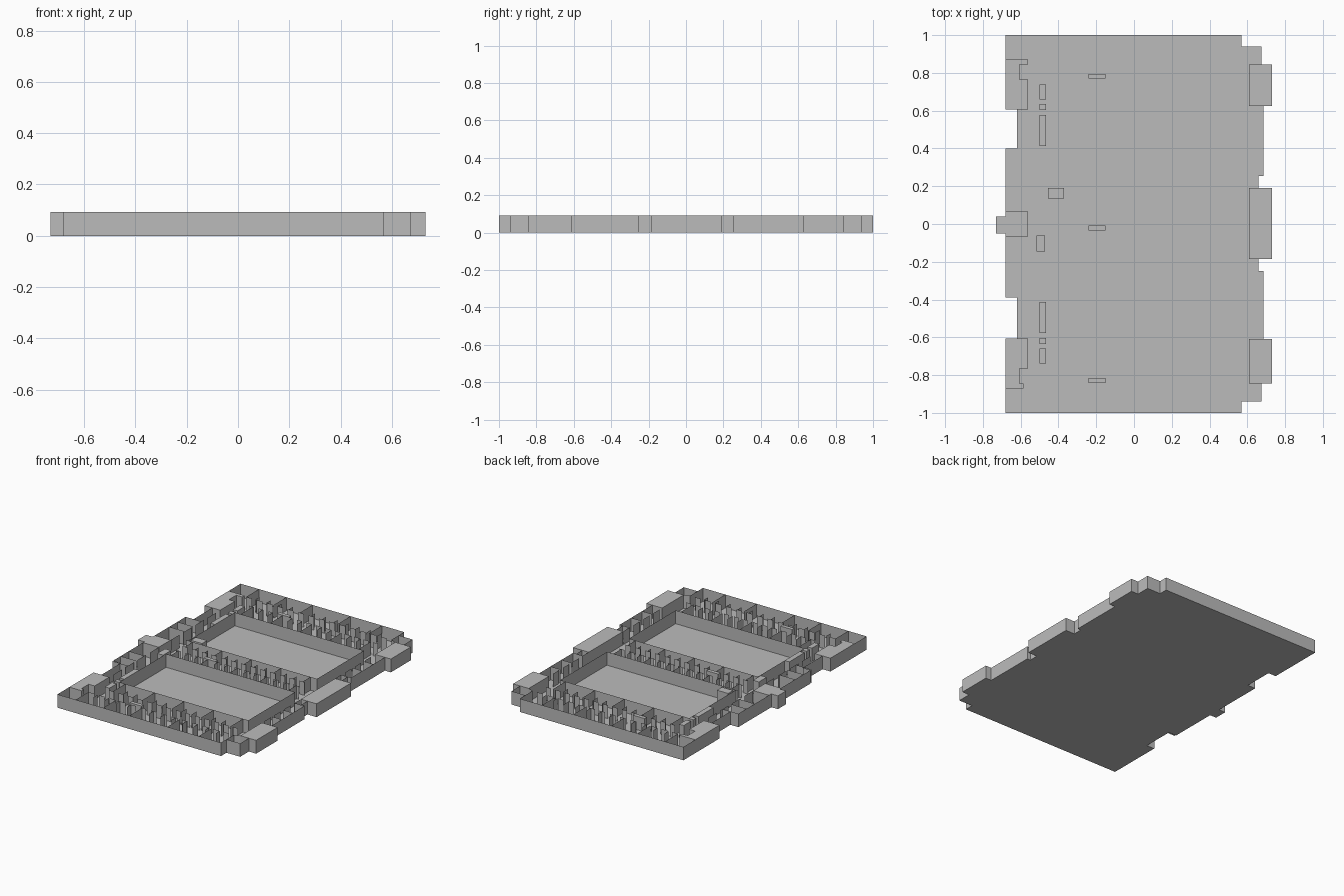
import bpy, bmesh

if "Cube" in bpy.data.objects:
    bpy.data.objects.remove(bpy.data.objects["Cube"])

H = 0.092          # wall height
grey = bpy.data.materials.new("plain_grey")
grey.diffuse_color = (0.5, 0.5, 0.5, 1)
grey.use_nodes = True
grey.node_tree.nodes["Principled BSDF"].inputs["Base Color"].default_value = grey.diffuse_color


def make(name, build):
    bm = bmesh.new()
    build(bm)
    me = bpy.data.meshes.new(name)
    bm.to_mesh(me)
    bm.free()
    me.materials.append(grey)
    ob = bpy.data.objects.new(name, me)
    bpy.context.collection.objects.link(ob)
    return ob


def wall(bm, x0, y0, x1, y1):
    """Paper-thin full height wall."""
    bm.faces.new([bm.verts.new(p) for p in
                  ((x0, y0, 0), (x1, y1, 0), (x1, y1, H), (x0, y0, H))])


def block(bm, x0, x1, y0, y1):
    """Roofed shaft: four walls and a lid."""
    ring = [(x0, y0), (x1, y0), (x1, y1), (x0, y1)]
    for a, b in zip(ring, ring[1:] + ring[:1]):
        wall(bm, *a, *b)
    bm.faces.new([bm.verts.new((x, y, H)) for x, y in ring])


def row_x(bm, x0, x1, y, n, gap=0.035):
    """Wall along x broken by n door gaps."""
    d = (x1 - x0) / n
    for i in range(n):
        wall(bm, x0 + i * d, y, x0 + (i + 1) * d - gap, y)


def row_y(bm, x, y0, y1, n, gap=0.035):
    d = (y1 - y0) / n
    for i in range(n):
        wall(bm, x, y0 + i * d, x, y0 + (i + 1) * d - gap)


# Building outline, clockwise from the north-west corner
OUT = [(-.68, 1), (.57, 1), (.57, .94), (.675, .94), (.675, .845), (.73, .845),
       (.73, .625), (.685, .625), (.685, .255), (.66, .255), (.66, .19), (.73, .19),
       (.73, -.185), (.66, -.185), (.66, -.25), (.685, -.25), (.685, -.61),
       (.73, -.61), (.73, -.845), (.675, -.845), (.675, -.94), (.57, -.94), (.57, -1),
       (-.68, -1), (-.68, -.61), (-.62, -.61), (-.62, -.39), (-.68, -.39),
       (-.68, -.05), (-.73, -.05), (-.73, .04), (-.68, .04), (-.68, .4),
       (-.62, .4), (-.62, .605), (-.68, .605)]


def floor(bm):
    bm.faces.new([bm.verts.new((x, y, 0)) for x, y in reversed(OUT)])


def outer(bm):
    for a, b in zip(OUT, OUT[1:] + OUT[:1]):
        wall(bm, *a, *b)


make("floor", floor)
make("outer_walls", outer)


# Two open courtyards
def courts(bm):
    for s in (1, -1):
        wall(bm, -.48, s * .63, .52, s * .63)
        wall(bm, -.48, s * .12, .52, s * .12)
        wall(bm, .52, s * .12, .52, s * .63)
        wall(bm, -.465, s * .12, -.465, s * .63)


make("courtyard_walls", courts)


# North and south wings: big outer rooms, corridor, small inner rooms
def wings(bm):
    for s in (1, -1):
        row_x(bm, -.54, .57, s * .86, 14)
        row_x(bm, -.45, .57, s * .765, 14)
        for x in (-.54, -.33, -.13, .16, .40, .57):
            wall(bm, x, s * .86, x, s * (.94 if x == .57 else 1))
        for i in range(13):
            x = -.42 + i * .075
            wall(bm, x, s * .765, x, s * (.63 if i % 3 == 0 else .71))
        for i in range(12):
            x = -.47 + i * .085
            wall(bm, x, s * .86, x, s * .905)


make("side_wing_partitions", wings)


# Middle wing: rooms on both sides of a central corridor
def middle(bm):
    for s in (1, -1):
        row_x(bm, -.45, .52, s * .035, 13)
        for i in range(13):
            x = -.43 + i * .075
            wall(bm, x, s * .035, x, s * (.12 if i % 3 == 0 else .075))


make("middle_wing_partitions", middle)


# West and east connecting strips
def strips(bm):
    for s in (1, -1):
        row_y(bm, -.56, s * .07, s * .60, 4, s * .04)
        for y in (.22, .31, .4):
            wall(bm, -.68, s * y, -.56, s * y)
        row_y(bm, .61, s * .19, s * .62, 4, s * .04)
        for y in (.255, .38, .5, .625):
            wall(bm, .61, s * y, .685, s * y)
        wall(bm, .57, s * .86, .61, s * .845)


make("connecting_strip_partitions", strips)


# Roofed stair towers on both long ends
def towers(bm):
    for y0, y1 in ((.625, .845), (-.185, .19), (-.845, -.61)):
        block(bm, .61, .73, y0, y1)
    for s in (1, -1):
        ys = sorted((s * .605, s * .765))
        block(bm, -.68, -.56, *ys)
        block(bm, -.68, -.605, *sorted((s * .765, s * .845)))
        block(bm, -.68, -.56 if s > 0 else -.585, *sorted((s * .845, s * .87)))
    block(bm, -.68, -.56, -.065, .065)
    block(bm, -.73, -.68, -.05, .04)


make("stair_towers", towers)


# Small closed service shafts
def shafts(bm):
    for y in (.782, -.022, -.828):
        block(bm, -.24, -.15, y - .013, y + .013)
    for s in (1, -1):
        for y0, y1 in ((.66, .738), (.603, .635), (.413, .578)):
            block(bm, -.5, -.465, *sorted((s * y0, s * y1)))
    block(bm, -.455, -.37, .135, .19)
    block(bm, -.515, -.47, -.145, -.06)


make("service_shafts", shafts)
